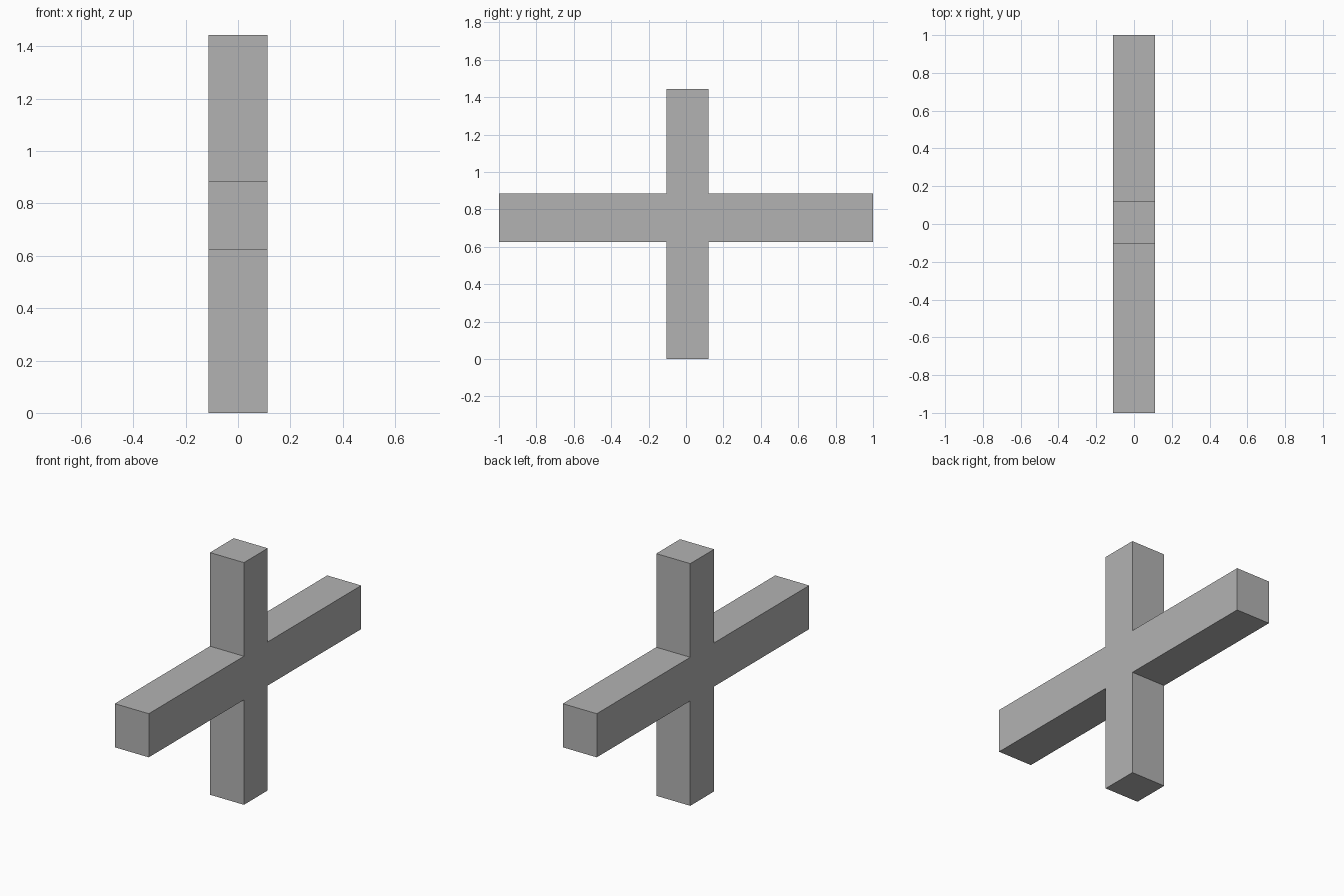
import bpy
import bmesh

cube = bpy.data.objects.get("Cube")
if cube:
    bpy.data.objects.remove(cube, do_unlink=True)

# Plain grey finish
grey = bpy.data.materials.new("plain_grey")
grey.use_nodes = True
colour = (0.45, 0.45, 0.45, 1)
grey.diffuse_color = colour
grey.node_tree.nodes["Principled BSDF"].inputs["Base Color"].default_value = colour

# Cross outline in the y-z plane: upright post with a horizontal beam
HALF_WIDTH, HALF_LENGTH, HEIGHT = 0.112, 1.0, 1.443
POST_FRONT, POST_BACK = -0.104, 0.12
BEAM_BOTTOM, BEAM_TOP = 0.625, 0.885
outline = [
    (POST_FRONT, 0), (POST_BACK, 0),
    (POST_BACK, BEAM_BOTTOM), (HALF_LENGTH, BEAM_BOTTOM),
    (HALF_LENGTH, BEAM_TOP), (POST_BACK, BEAM_TOP),
    (POST_BACK, HEIGHT), (POST_FRONT, HEIGHT),
    (POST_FRONT, BEAM_TOP), (-HALF_LENGTH, BEAM_TOP),
    (-HALF_LENGTH, BEAM_BOTTOM), (POST_FRONT, BEAM_BOTTOM),
]

# Extrude the outline across the width into one solid
bm = bmesh.new()
side = bm.faces.new([bm.verts.new((-HALF_WIDTH, y, z)) for y, z in outline])
extruded = bmesh.ops.extrude_face_region(bm, geom=[side], use_keep_orig=True)["geom"]
moved = [v for v in extruded if isinstance(v, bmesh.types.BMVert)]
bmesh.ops.translate(bm, verts=moved, vec=(2 * HALF_WIDTH, 0, 0))
bmesh.ops.recalc_face_normals(bm, faces=bm.faces)
mesh = bpy.data.meshes.new("cross_beams")
bm.to_mesh(mesh)
bm.free()
mesh.materials.append(grey)
bpy.context.collection.objects.link(bpy.data.objects.new("cross_beams", mesh))
